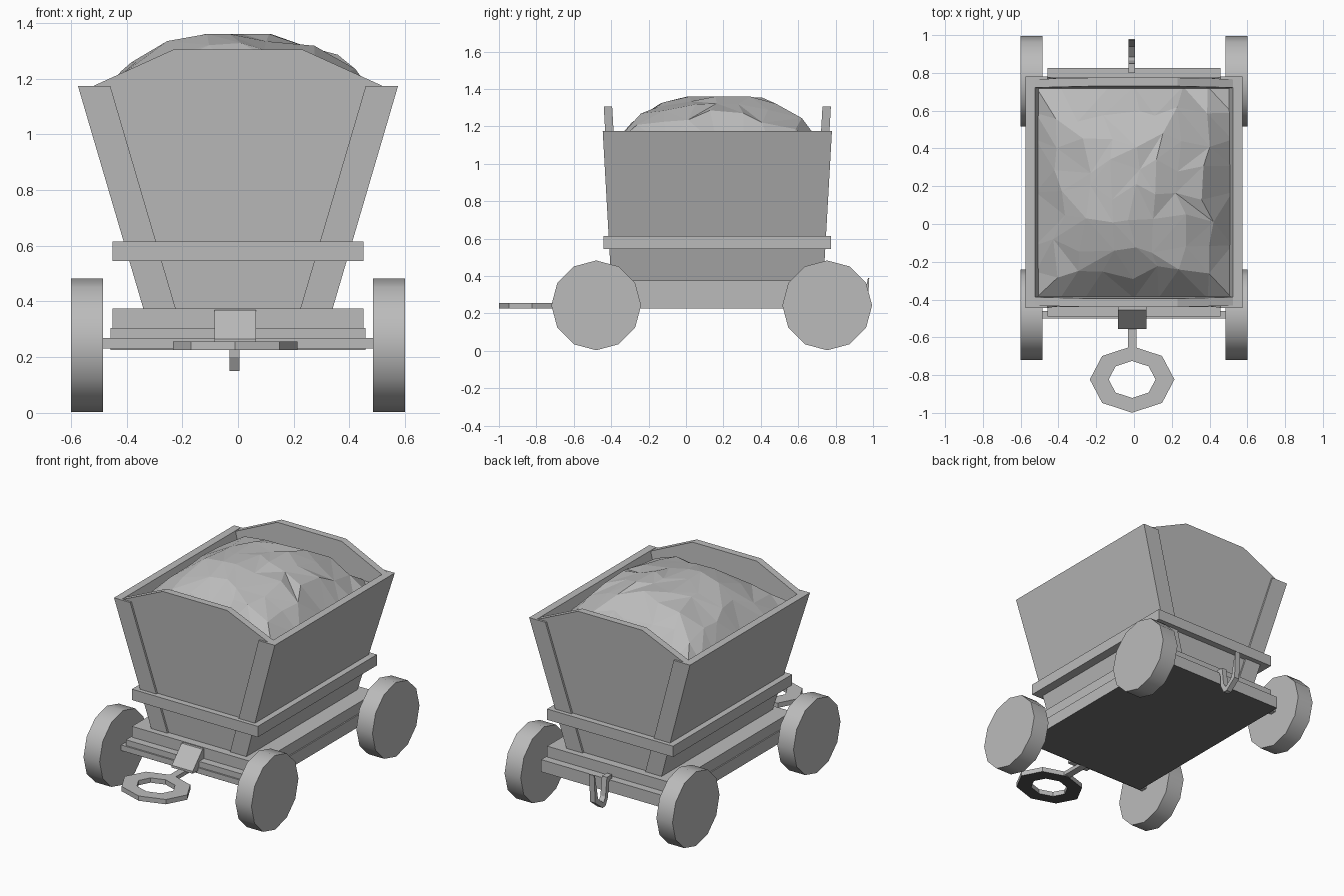
import bpy, bmesh, math, random

if "Cube" in bpy.data.objects:
    bpy.data.objects.remove(bpy.data.objects["Cube"])

random.seed(7)


def material(name, v):
    m = bpy.data.materials.new(name)
    m.diffuse_color = (v, v, v, 1)
    m.use_nodes = True
    m.node_tree.nodes["Principled BSDF"].inputs["Base Color"].default_value = m.diffuse_color
    return m


grey = material("plain grey", 0.5)
dark = material("dark grey underside", 0.16)
black = material("near black underside", 0.08)
YC = 0.1675  # middle of the hopper along y


def finish(name, bm, under=None):
    """Make the object; 'under' is an optional colour for faces pointing down."""
    bmesh.ops.recalc_face_normals(bm, faces=bm.faces)
    bm.normal_update()
    if under:
        for f in bm.faces:
            if f.normal.z < -0.9:
                f.material_index = 1
    me = bpy.data.meshes.new(name)
    bm.to_mesh(me)
    bm.free()
    me.materials.append(grey)
    if under:
        me.materials.append(under)
    ob = bpy.data.objects.new(name, me)
    bpy.context.collection.objects.link(ob)
    return ob


def loft(name, a, b, under=None):
    """Solid between two matching outlines."""
    bm = bmesh.new()
    va = [bm.verts.new(p) for p in a]
    vb = [bm.verts.new(p) for p in b]
    n = len(a)
    bm.faces.new(va)
    bm.faces.new(vb)
    for i in range(n):
        j = (i + 1) % n
        bm.faces.new((va[i], va[j], vb[j], vb[i]))
    return finish(name, bm, under)


def box(name, x0, x1, y0, y1, z0, z1, under=None):
    q = [(x0, y0), (x1, y0), (x1, y1), (x0, y1)]
    return loft(name, [(x, y, z0) for x, y in q], [(x, y, z1) for x, y in q], under)


def side_profile(name, pts, x0, x1):
    return loft(name, [(x0, y, z) for y, z in pts], [(x1, y, z) for y, z in pts])


# Hopper half width and half length at a height
def hw(z):
    return 0.34 + 0.2937 * (z - 0.375)


def hl(z):
    return 0.5675 + 0.0566 * (z - 0.375)


Z0, Z1 = 0.37, 1.174


def hopper_slab(name, sx, inset, y_of):
    rings = []
    for z in (Z0, Z1):
        w = hw(z)
        ya, yb = y_of(z)
        rings.append([(sx * (w - inset), ya, z), (sx * w, ya, z),
                      (sx * w, yb, z), (sx * (w - inset), yb, z)])
    return loft(name, *rings)


# Sloping side walls and the corner flanges on their ends
for sx in (-1, 1):
    hopper_slab("side_wall", sx, 0.05, lambda z: (YC - hl(z), YC + hl(z)))
    for sy in (-1, 1):
        hopper_slab("corner_flange", sx, 0.116,
                    lambda z: (YC + sy * (hl(z) - 0.014), YC + sy * hl(z)))

# End walls with a raised, chamfered top
half = [(0.32, 0.37), (hw(1.15) - 0.03, 1.165), (0.45, 1.205), (0.23, 1.305)]
outline = half + [(-x, z) for x, z in reversed(half)]
for sy, nm in ((-1, "front_wall"), (1, "back_wall")):
    loft(nm, [(x, YC + sy * (hl(z) - 0.058), z) for x, z in outline],
         [(x, YC + sy * (hl(z) - 0.013), z) for x, z in outline])

# Band around the hopper, upper frame, and chassis with bumper ends
box("hopper_band", -0.45, 0.45, -0.44, 0.775, 0.545, 0.615)
box("upper_frame", -0.45, 0.45, -0.44, 0.775, 0.30, 0.375)
box("chassis", -0.458, 0.458, -0.49, 0.825, 0.226, 0.305, dark)

# Twelve-sided wheels with softened treads, and axles
for y in (-0.48, 0.755):
    box("axle", -0.5, 0.5, y - 0.02, y + 0.02, 0.232, 0.268)
    for sx in (-1, 1):
        circ = [(y + 0.24 * math.sin(i * math.pi / 6),
                 0.243 + 0.24 * math.cos(i * math.pi / 6)) for i in range(12)]
        wheel = side_profile("wheel", circ, sx * 0.485, sx * 0.6)
        bpy.ops.object.select_all(action='DESELECT')
        wheel.select_set(True)
        bpy.context.view_layer.objects.active = wheel
        bpy.ops.object.shade_smooth_by_angle(angle=math.radians(35))

# Front coupling: wedge, stem and flat eight-sided ring
side_profile("coupling_wedge", [(-0.43, 0.37), (-0.455, 0.37), (-0.555, 0.265),
                                (-0.555, 0.25), (-0.43, 0.25)], -0.085, 0.065)
box("coupling_stem", -0.033, 0.013, -0.69, -0.48, 0.228, 0.254)
bm = bmesh.new()
rings = []
for rx, ry, z in ((0.224, 0.176, 0.225), (0.224, 0.176, 0.256),
                  (0.124, 0.098, 0.256), (0.124, 0.098, 0.225)):
    rings.append([bm.verts.new((-0.01 + rx * math.cos(i * math.pi / 4),
                                -0.823 + ry * math.sin(i * math.pi / 4), z))
                  for i in range(8)])
for k in range(4):
    r, s = rings[k], rings[(k + 1) % 4]
    for i in range(8):
        j = (i + 1) % 8
        bm.faces.new((r[i], r[j], s[j], s[i]))
finish("coupling_ring", bm, black)

# Back hook with a pointed tip
side_profile("back_hook", [(0.80, 0.33), (0.85, 0.33), (0.865, 0.21), (0.885, 0.18),
                           (0.94, 0.225), (0.973, 0.39), (0.98, 0.39), (0.97, 0.21),
                           (0.895, 0.15), (0.865, 0.15), (0.838, 0.20), (0.832, 0.295),
                           (0.80, 0.295)], -0.03, 0.006)

# Faceted heap of ore
N = 8
bm = bmesh.new()
grid = []
for j in range(N + 1):
    row = []
    for i in range(N + 1):
        u, v = 2 * i / N - 1, 2 * j / N - 1
        inner = 0 < i < N and 0 < j < N
        if inner:
            u += random.uniform(-0.08, 0.08)
            v += random.uniform(-0.08, 0.08)
        h = ((1 - min(1, abs(u)) ** 2.5) * (1 - min(1, abs(v)) ** 2.8)) ** 0.75
        z = 1.10 + 0.262 * h
        if inner:
            z += random.uniform(-0.022, 0.014)
        row.append(bm.verts.new((0.52 * u, YC + 0.56 * v, min(z, 1.36))))
    grid.append(row)
for j in range(N):
    for i in range(N):
        a, b = grid[j][i], grid[j][i + 1]
        c, d = grid[j + 1][i + 1], grid[j + 1][i]
        if random.random() < 0.5:
            bm.faces.new((a, b, c))
            bm.faces.new((a, c, d))
        else:
            bm.faces.new((a, b, d))
            bm.faces.new((b, c, d))
ore = finish("ore_heap", bm)
if ore.data.polygons[len(ore.data.polygons) // 2].normal.z < 0:
    ore.data.flip_normals()
